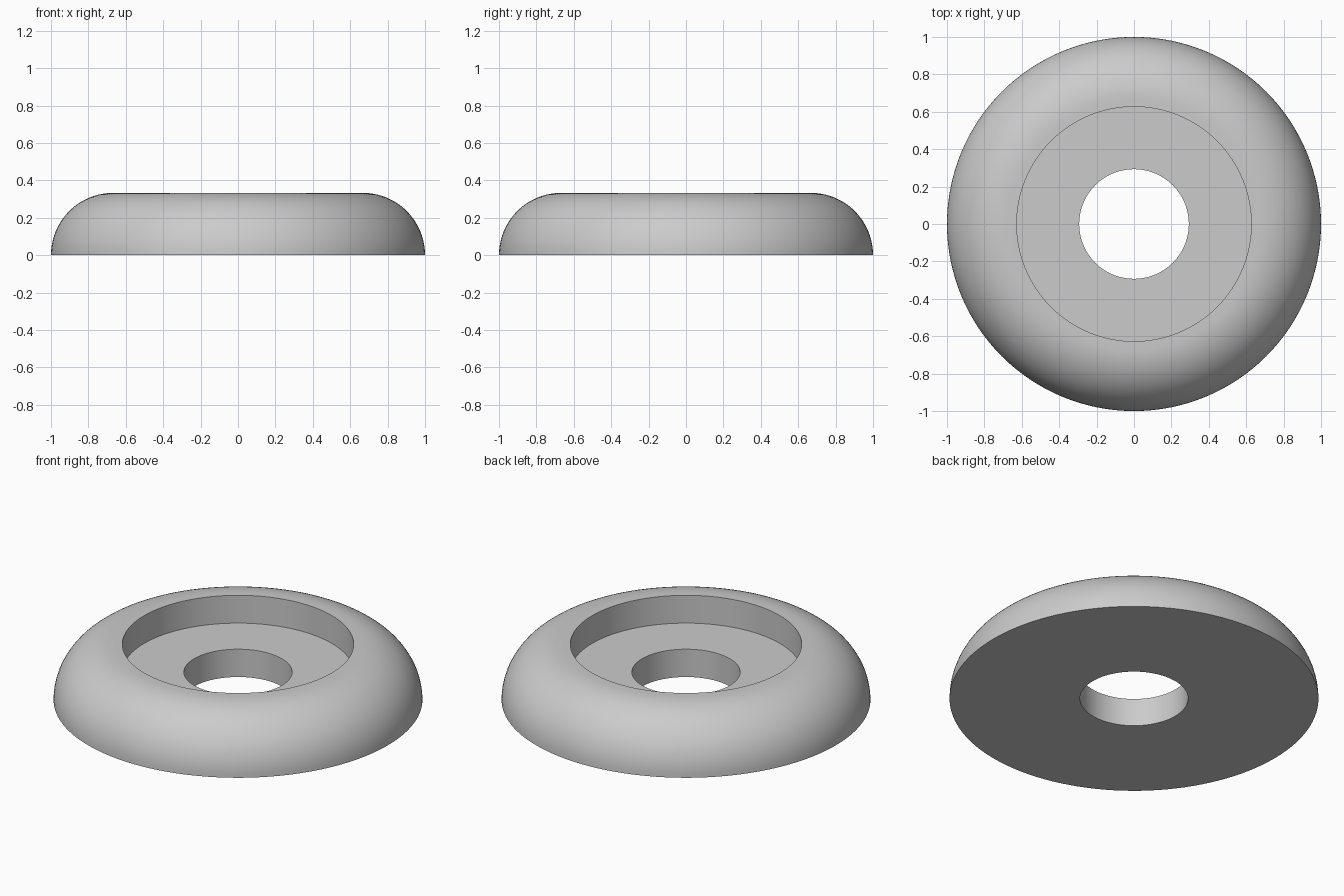
import bpy, bmesh, math
from mathutils import Vector

cube = bpy.data.objects.get("Cube")
if cube:
    bpy.data.objects.remove(cube, do_unlink=True)

HEIGHT = 0.333
FLOOR = HEIGHT / 2
HOLE_R, RECESS_R, OUTER_R = 0.293, 0.627, 1.0
SEGMENTS, ARC_STEPS = 128, 20

grey = bpy.data.materials.new("light_grey")
grey.use_nodes = True
colour = (0.6, 0.6, 0.6, 1)
grey.diffuse_color = colour
grey.node_tree.nodes["Principled BSDF"].inputs["Base Color"].default_value = colour

# Cross-section: through hole, recess floor and wall, flat rim, rounded outer edge
profile = [(HOLE_R, 0), (HOLE_R, FLOOR), (RECESS_R, FLOOR), (RECESS_R, HEIGHT)]
for i in range(ARC_STEPS + 1):
    a = math.pi / 2 * (1 - i / ARC_STEPS)
    profile.append((OUTER_R - HEIGHT + HEIGHT * math.cos(a), HEIGHT * math.sin(a)))

# Revolve the closed cross-section around the vertical axis
bm = bmesh.new()
verts = [bm.verts.new((r, 0, z)) for r, z in profile]
edges = [bm.edges.new((v, verts[(i + 1) % len(verts)])) for i, v in enumerate(verts)]
bmesh.ops.spin(bm, geom=verts + edges, cent=Vector(), axis=Vector((0, 0, 1)),
               angle=math.tau, steps=SEGMENTS, use_merge=True)
bmesh.ops.remove_doubles(bm, verts=bm.verts[:], dist=1e-5)
bmesh.ops.recalc_face_normals(bm, faces=bm.faces[:])

mesh = bpy.data.meshes.new("recessed_ring")
bm.to_mesh(mesh)
bm.free()
mesh.materials.append(grey)
ring = bpy.data.objects.new("recessed_ring", mesh)
bpy.context.collection.objects.link(ring)

# Smooth curved surfaces, keep the rims sharp
bpy.ops.object.select_all(action='DESELECT')
ring.select_set(True)
bpy.context.view_layer.objects.active = ring
bpy.ops.object.shade_smooth_by_angle(angle=math.radians(30))
